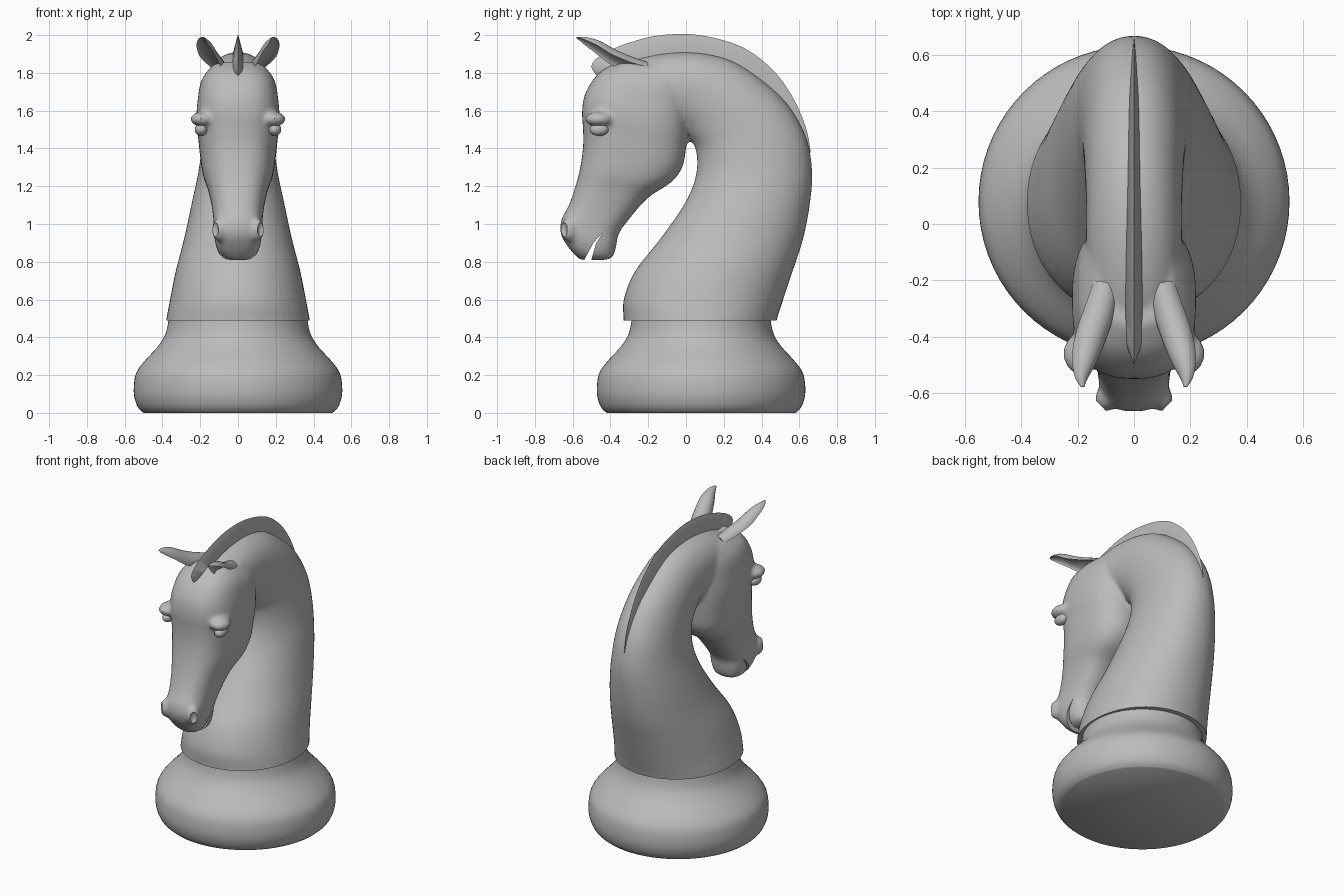
import bpy, bmesh, math
from mathutils import Vector, Matrix

if "Cube" in bpy.data.objects:
    bpy.data.objects.remove(bpy.data.objects["Cube"])

grey = bpy.data.materials.new("stone grey")
grey.use_nodes = True
grey.diffuse_color = (0.5, 0.5, 0.5, 1)
grey.node_tree.nodes["Principled BSDF"].inputs["Base Color"].default_value = (0.5, 0.5, 0.5, 1)


def spline(rows, steps):
    """Smoothly interpolate rows of numbers (Catmull-Rom)."""
    out = []
    for i in range(len(rows) - 1):
        a, b, c, d = (rows[max(0, min(len(rows) - 1, i + k))] for k in (-1, 0, 1, 2))
        for s in range(steps):
            t = s / steps
            out.append([q + 0.5 * t * (r - p + t * (2 * p - 5 * q + 4 * r - e
                        + t * (3 * (q - r) + e - p)))
                        for p, q, r, e in zip(a, b, c, d)])
    return out + [list(rows[-1])]


def power(value, exponent):
    return math.copysign(abs(value) ** (2 / exponent), value)


def tube(bm, rings):
    """Skin a list of rings and cap both ends."""
    rings = [[bm.verts.new(p) for p in ring] for ring in rings]
    n = len(rings[0])
    for a, b in zip(rings, rings[1:]):
        for i in range(n):
            bm.faces.new((a[i], a[(i + 1) % n], b[(i + 1) % n], b[i]))
    bm.faces.new(rings[0])
    bm.faces.new(rings[-1][::-1])


def sections(rows, exponent, sides, steps=5):
    """Rings spanning front (y, z) to rear (y, z) with a half width."""
    rings = []
    for yf, zf, yr, zr, w in spline(rows, steps):
        ring = []
        for i in range(sides):
            t = 2 * math.pi * i / sides
            c, s = power(math.cos(t), exponent), power(math.sin(t), exponent)
            ring.append((w * s, (yf + yr + c * (yf - yr)) / 2, (zf + zr + c * (zf - zr)) / 2))
        rings.append(ring)
    return rings


def ball(bm, centre, size):
    bmesh.ops.create_uvsphere(bm, u_segments=24, v_segments=16, radius=1,
                              matrix=Matrix.Translation(centre) @ Matrix.Diagonal((*size, 1)))


def finish(bm, name):
    bmesh.ops.recalc_face_normals(bm, faces=bm.faces)
    mesh = bpy.data.meshes.new(name)
    bm.to_mesh(mesh)
    bm.free()
    mesh.materials.append(grey)
    obj = bpy.data.objects.new(name, mesh)
    bpy.context.collection.objects.link(obj)
    return obj


def activate(obj):
    bpy.ops.object.select_all(action="DESELECT")
    obj.select_set(True)
    bpy.context.view_layer.objects.active = obj


def smooth(obj, angle=40):
    activate(obj)
    bpy.ops.object.shade_smooth_by_angle(angle=math.radians(angle))


# Round base, turned around a vertical axis
profile = [(0.5, 0), (0.53, 0.03), (0.55, 0.09), (0.55, 0.16), (0.535, 0.22), (0.49, 0.28),
           (0.43, 0.345), (0.392, 0.4), (0.375, 0.45), (0.367, 0.5)]
bm = bmesh.new()
tube(bm, [[(r * math.cos(k * math.pi / 36), 0.08 + r * math.sin(k * math.pi / 36), z)
           for k in range(72)] for r, z in spline(profile, 3)])
smooth(finish(bm, "base"))

# Neck: throat point, crest point, half width
neck = [(-.33, .40, .46, .40, .39), (-.33, .49, .48, .49, .38), (-.33, .60, .515, .60, .36),
        (-.27, .75, .565, .75, .33), (-.13, .93, .62, .92, .285), (0, 1.12, .655, 1.10, .245),
        (.055, 1.27, .668, 1.28, .21), (.05, 1.40, .635, 1.46, .19), (0, 1.47, .54, 1.63, .18),
        (-.03, 1.50, .41, 1.755, .175), (-.08, 1.52, .25, 1.86, .17),
        (-.13, 1.53, .08, 1.905, .17), (-.20, 1.53, -.10, 1.905, .17),
        (-.28, 1.53, -.28, 1.865, .16), (-.38, 1.55, -.42, 1.79, .12)]
# Head: face point, jaw point, half width
head = [(-.36, 1.86, .05, 1.80, .14), (-.46, 1.80, .02, 1.70, .195), (-.53, 1.70, .02, 1.58, .215),
        (-.55, 1.60, .01, 1.49, .22), (-.545, 1.50, 0, 1.40, .21), (-.545, 1.41, -.02, 1.30, .20),
        (-.56, 1.30, -.08, 1.22, .185), (-.585, 1.20, -.20, 1.14, .155),
        (-.62, 1.10, -.29, 1.04, .135), (-.66, 1.02, -.355, .95, .128),
        (-.66, .94, -.37, .88, .122), (-.61, .86, -.39, .825, .10), (-.56, .81, -.43, .81, .06)]
bm = bmesh.new()
tube(bm, sections(neck, 2.1, 48))
tube(bm, sections(head, 2.6, 48))
for side in (-1, 1):
    ball(bm, (side * .19, -.46, 1.555), (.062, .075, .04))   # brows
    ball(bm, (side * .1, -.62, .97), (.038, .045, .062))     # nostril flares
body = finish(bm, "head_and_neck")
remesh = body.modifiers.new("blend", "REMESH")
remesh.mode = "VOXEL"
remesh.voxel_size = 0.013
relax = body.modifiers.new("relax", "SMOOTH")
relax.factor = 0.5
relax.iterations = 6

# Cutters: flat neck bottom, mouth slit, nostril hollows
cutters = []
bm = bmesh.new()
bmesh.ops.create_cube(bm, size=1, matrix=Matrix.Translation((0, 0.08, -0.01)))
cutters.append(finish(bm, "bottom_cutter"))
bm = bmesh.new()
slit = [(-.555, .78), (-.51, .78), (-.475, .90), (-.437, .96), (-.49, .90)]
tube(bm, [[(x, y, z) for y, z in slit] for x in (-.3, .3)])
cutters.append(finish(bm, "mouth_cutter"))
for side in (-1, 1):
    bm = bmesh.new()
    ball(bm, (side * .13, -.66, .97), (.027, .032, .05))
    cutters.append(finish(bm, "nostril_cutter"))
for cutter in cutters:
    cutter.hide_render = True
    cut = body.modifiers.new("cut", "BOOLEAN")
    cut.operation = "DIFFERENCE"
    cut.solver = "EXACT"
    cut.object = cutter
activate(body)
for modifier in list(body.modifiers):
    bpy.ops.object.modifier_apply(modifier=modifier.name)
for cutter in cutters:
    bpy.data.objects.remove(cutter)
smooth(body)

# Mane: thin fin with a sharp outer edge
mane = [(-.47, 1.78, -.43, 1.76, .01), (-.50, 1.84, -.36, 1.76, .028), (-.44, 1.90, -.32, 1.78, .03),
        (-.30, 1.96, -.24, 1.78, .03), (-.13, 2.0, -.12, 1.80, .028), (.07, 2.0, .05, 1.80, .025),
        (.29, 1.94, .20, 1.76, .022), (.45, 1.825, .35, 1.66, .02), (.56, 1.68, .45, 1.57, .018),
        (.635, 1.51, .52, 1.46, .015), (.66, 1.38, .56, 1.36, .01)]
bm = bmesh.new()
tube(bm, sections(mane, 1, 4))
smooth(finish(bm, "mane"))

# Ears: centre and radius along a curve, hollow underneath
ear = [(.10, -.22, 1.81, .05), (.125, -.31, 1.835, .056), (.155, -.40, 1.875, .056),
       (.178, -.48, 1.93, .046), (.188, -.54, 1.965, .027), (.183, -.58, 1.985, .006)]
for side, name in ((1, "left_ear"), (-1, "right_ear")):
    path = spline(ear, 5)
    rings = []
    for i, (x, y, z, r) in enumerate(path):
        ahead, behind = path[min(i + 1, len(path) - 1)], path[max(i - 1, 0)]
        along = (Vector(ahead[:3]) - Vector(behind[:3])).normalized()
        up = along.cross(Vector((-1, 0, -0.5))).normalized()
        if up.z < 0:
            up.negate()
        across = along.cross(up)
        ring = []
        for k in range(24):
            c, s = math.cos(k * math.pi / 12), math.sin(k * math.pi / 12)
            p = Vector((x, y, z)) + across * r * c + up * r * (s if s > 0 else -0.45 * s)
            ring.append((side * p.x, p.y, p.z))
        rings.append(ring)
    bm = bmesh.new()
    tube(bm, rings)
    smooth(finish(bm, name))

# Eyes under the brows
for side, name in ((1, "left_eye"), (-1, "right_eye")):
    bm = bmesh.new()
    ball(bm, (side * .195, -.46, 1.5), (.034, .05, .034))
    smooth(finish(bm, name))
